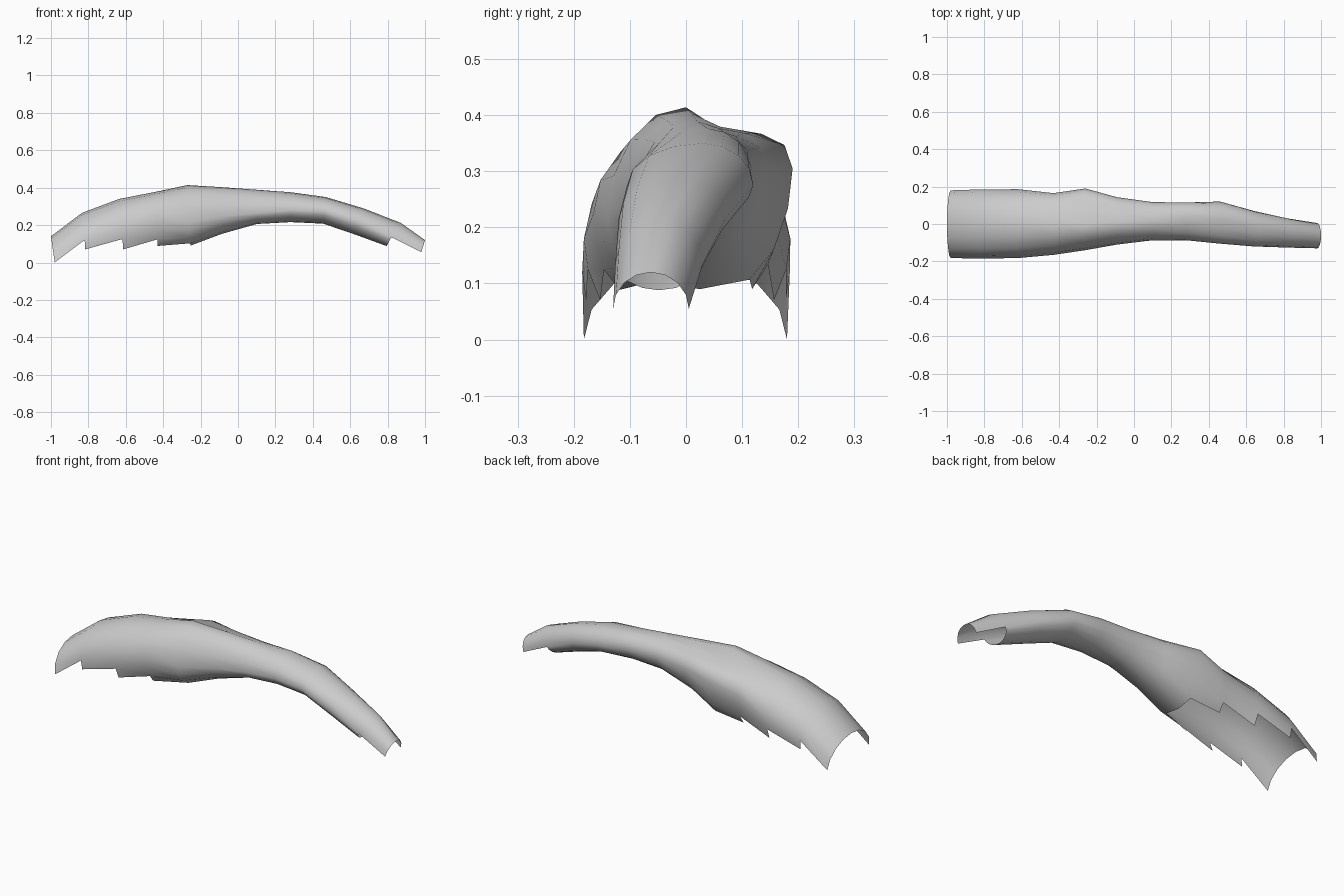
import bpy, bmesh
from math import sin, cos, pi

if "Cube" in bpy.data.objects:
    bpy.data.objects.remove(bpy.data.objects["Cube"])

# Rings along the shell: (x at side, lean of top, y left, y right, y crest,
#  z side, z top, z bottom, valley depth, sideways skew, lower fullness exponent)
RINGS = [
    (-0.98, -0.02, -.182, .18, .00, .00, .14, -.08, 0, 0, 1),
    (-0.82, -0.015, -.185, .185, .00, .12, .265, -.03, 0, 0, .5),
    (-0.62, -0.015, -.182, .186, .00, .18, .34, .016, 0, 0, .5),
    (-0.43, 0, -.165, .165, .00, .24, .38, .075, .01, .015, .35),
    (-0.26, -0.01, -.140, .19, .00, .26, .414, .09, .038, .045, .65),
    (-0.09, 0, -.110, .143, .01, .275, .403, .152, .015, .03, .85),
    (0.10, 0, -.087, .117, .02, .285, .389, .206, .005, .02, 1),
    (0.28, 0, -.087, .115, .04, .29, .376, .216, 0, .01, 1),
    (0.46, 0.01, -.105, .12, .03, .275, .35, .208, 0, 0, 1),
    (0.64, 0.03, -.120, .07, -.01, .215, .290, .15, 0, 0, 1),
    (0.82, 0.05, -.126, .03, -.04, .135, .212, .088, 0, 0, 1),
    (0.98, 0.02, -.130, .005, -.063, .055, .12, .0, 0, 0, 1),
]
SIDES = 16
# Rows of faces kept below the side line in each span (4 = closed tube)
KEEP_BELOW = [0, 1, 2, 3, 4, 4, 4, 4, 4, 4, 0]


def ring_points(x, lean, yl, yr, yc, zs, zt, zb, valley, skew, full):
    pts = []
    for i in range(SIDES):
        a = 2 * pi * i / SIDES
        c, s = cos(a), sin(a)
        upper = i <= 8
        mid = yc if upper else (yl + yr) / 2
        k = abs(c) if upper else abs(c) ** full
        y = mid + k * ((yr - mid) if c > 0 else (yl - mid))
        side = zs + skew * (1 if c > 0 else -1) * min(1, abs(c) * 1.4)
        if upper:
            z = side + (zt - side) * max(s, 0)
            px = x + lean * s
        else:
            z = side - (side - zb) * (-s) ** 1.15
            px = x + lean * 0.5 * s
        z -= valley * {3: 1, 2: .4}.get(i, 0)
        pts.append((px, y, z))
    return pts


# Curved open shell, with stepped edges where the lower rows are missing
bm = bmesh.new()
rings = [[bm.verts.new(p) for p in ring_points(*r)] for r in RINGS]
for k, below in enumerate(KEEP_BELOW):
    a, b = rings[k], rings[k + 1]
    for i in range(SIDES):
        j = (i + 1) % SIDES
        row = 0 if i < 8 else min(i - 7, SIDES - i)   # row number below side line
        if row <= below:
            bm.faces.new((a[i], b[i], b[j], a[j]))
bmesh.ops.delete(bm, geom=[v for v in bm.verts if not v.link_faces], context='VERTS')
bmesh.ops.recalc_face_normals(bm, faces=bm.faces)
if sum(f.normal.z for f in bm.faces if f.calc_center_median().z > .3) < 0:
    bmesh.ops.reverse_faces(bm, faces=bm.faces)

mesh = bpy.data.meshes.new("curved_shell")
bm.to_mesh(mesh)
bm.free()
shell = bpy.data.objects.new("curved_shell", mesh)
bpy.context.collection.objects.link(shell)
for p in mesh.polygons:
    p.use_smooth = True
